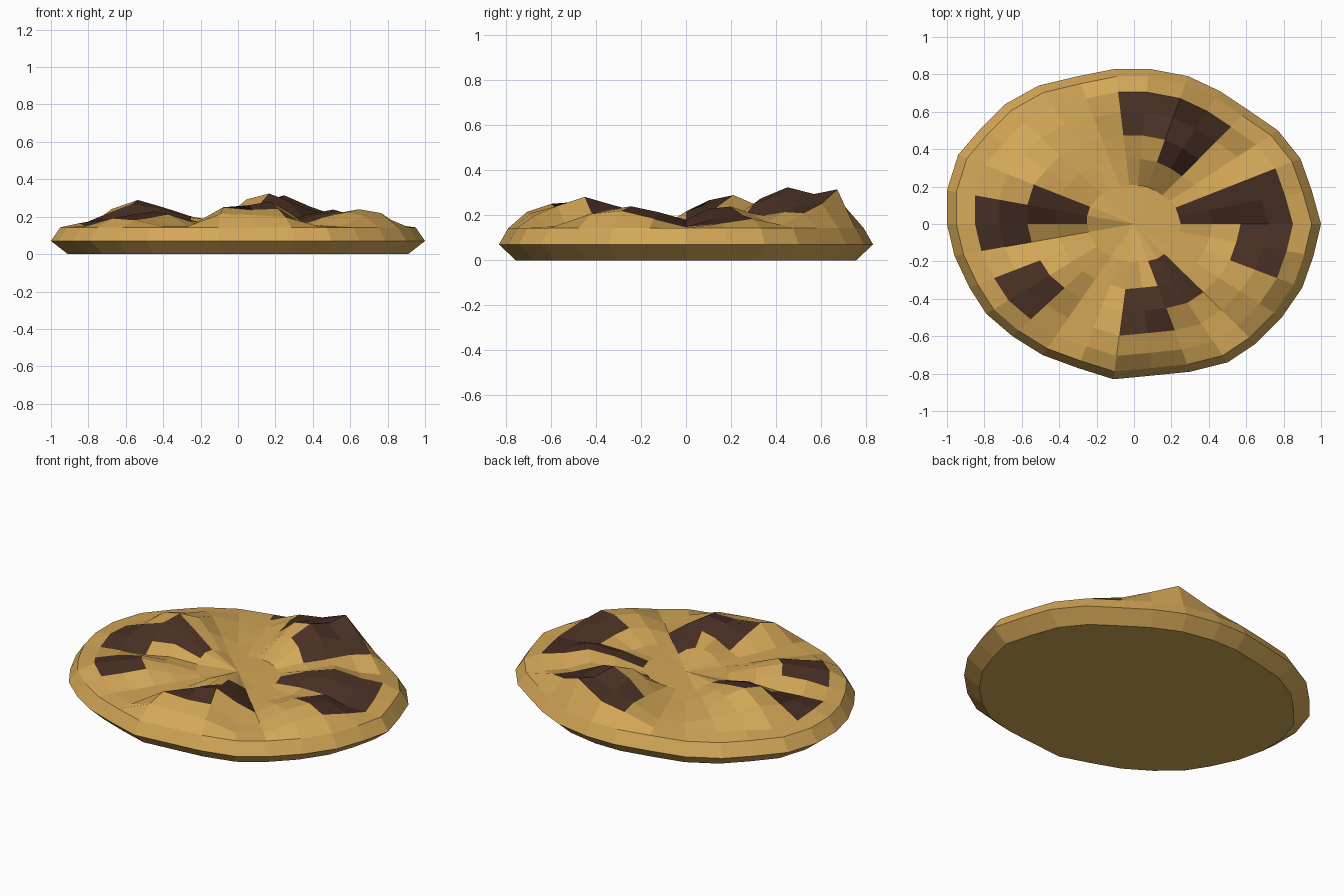
import bpy, bmesh, math

if "Cube" in bpy.data.objects:
    bpy.data.objects.remove(bpy.data.objects["Cube"])


def material(name, color):
    m = bpy.data.materials.new(name)
    m.diffuse_color = color
    m.use_nodes = True
    m.node_tree.nodes["Principled BSDF"].inputs["Base Color"].default_value = m.diffuse_color
    return m


# Hand-shaped outline of the biscuit, counter-clockwise
OUTLINE = [(1, 0), (.95, .18), (.89, .35), (.77, .5), (.61, .61), (.46, .71), (.29, .79),
           (.08, .83), (-.1, .83), (-.3, .79), (-.51, .74), (-.69, .64), (-.82, .51),
           (-.94, .37), (-1, .18), (-1, 0), (-.96, -.17), (-.88, -.34), (-.79, -.48),
           (-.65, -.6), (-.49, -.7), (-.3, -.77), (-.11, -.83), (.1, -.81), (.3, -.79),
           (.5, -.74), (.65, -.64), (.79, -.5), (.9, -.34), (.96, -.17)]
N = len(OUTLINE)

# Lumps in the dough: x, y, peak height, radius
LUMPS = [(.16, .47, .325, .26), (.24, .66, .315, .26), (.03, .64, .25, .22), (.44, .5, .22, .2),
         (-.55, .2, .29, .24), (-.4, .13, .25, .22), (-.72, .05, .19, .18), (-.5, .35, .2, .25),
         (-.56, -.36, .21, .22), (-.42, -.27, .23, .18),
         (-.02, -.6, .26, .2), (.14, -.44, .285, .2), (.19, -.58, .245, .16), (.05, -.25, .22, .15),
         (.64, -.26, .24, .27), (.5, .17, .24, .22), (.66, .24, .2, .2)]

# Chocolate patches: start angle, end angle, inner and outer fraction of radius
PATCHES = [(-22, 22, .57, .85), (-1, 22, .25, .57),
           (47, 98, .57, .85), (47, 71, .42, .57),
           (169, 191, .57, .85), (158, 181, .25, .57),
           (200, 224, .57, .85),
           (261, 292, .42, .73), (290, 316, .25, .57)]


def height(x, y):
    base = .165 - .02 * min(1, math.hypot(x, y))
    z = base
    for lx, ly, h, r in LUMPS:
        d = math.hypot(x - lx, y - ly) / r
        if d < 1:
            z = max(z, base + (h - base) * (1 - d * d))
    return z


def is_chocolate(face):
    c = face.calc_center_median()
    a = math.degrees(math.atan2(c.y, c.x)) % 360
    # radius relative to the outline, approximated by an ellipse
    f = math.hypot(c.x, c.y / .83)
    return any((a0 <= a <= a1 or a0 <= a - 360 <= a1) and f0 - .01 <= f <= f1 + .01
               for a0, a1, f0, f1 in PATCHES)


bm = bmesh.new()


def ring(f, z=None):
    return [bm.verts.new((x * f, y * f, height(x * f, y * f) if z is None else z))
            for x, y in OUTLINE]


def bridge(a, b):
    return [bm.faces.new((a[i], a[(i + 1) % N], b[(i + 1) % N], b[i])) for i in range(N)]


# Base and rounded rim
rings = [ring(.91, 0), ring(1, .07), ring(.95, .143)]
for a, b in zip(rings, rings[1:]):
    bridge(a, b)
bm.faces.new(list(reversed(rings[0])))

# Lumpy top with chocolate patches
top = [rings[-1]] + [ring(f) for f in (.85, .72, .57, .42, .25)]
for a, b in zip(top, top[1:]):
    for face in bridge(a, b):
        if is_chocolate(face):
            face.material_index = 1
centre = bm.verts.new((0, 0, .165))
for i in range(N):
    bm.faces.new((top[-1][i], top[-1][(i + 1) % N], centre))

bmesh.ops.recalc_face_normals(bm, faces=bm.faces)
mesh = bpy.data.meshes.new("cookie")
bm.to_mesh(mesh)
bm.free()
mesh.materials.append(material("baked_dough", (.66, .39, .097, 1)))
mesh.materials.append(material("chocolate", (.068, .03, .018, 1)))
cookie = bpy.data.objects.new("cookie", mesh)
bpy.context.collection.objects.link(cookie)
